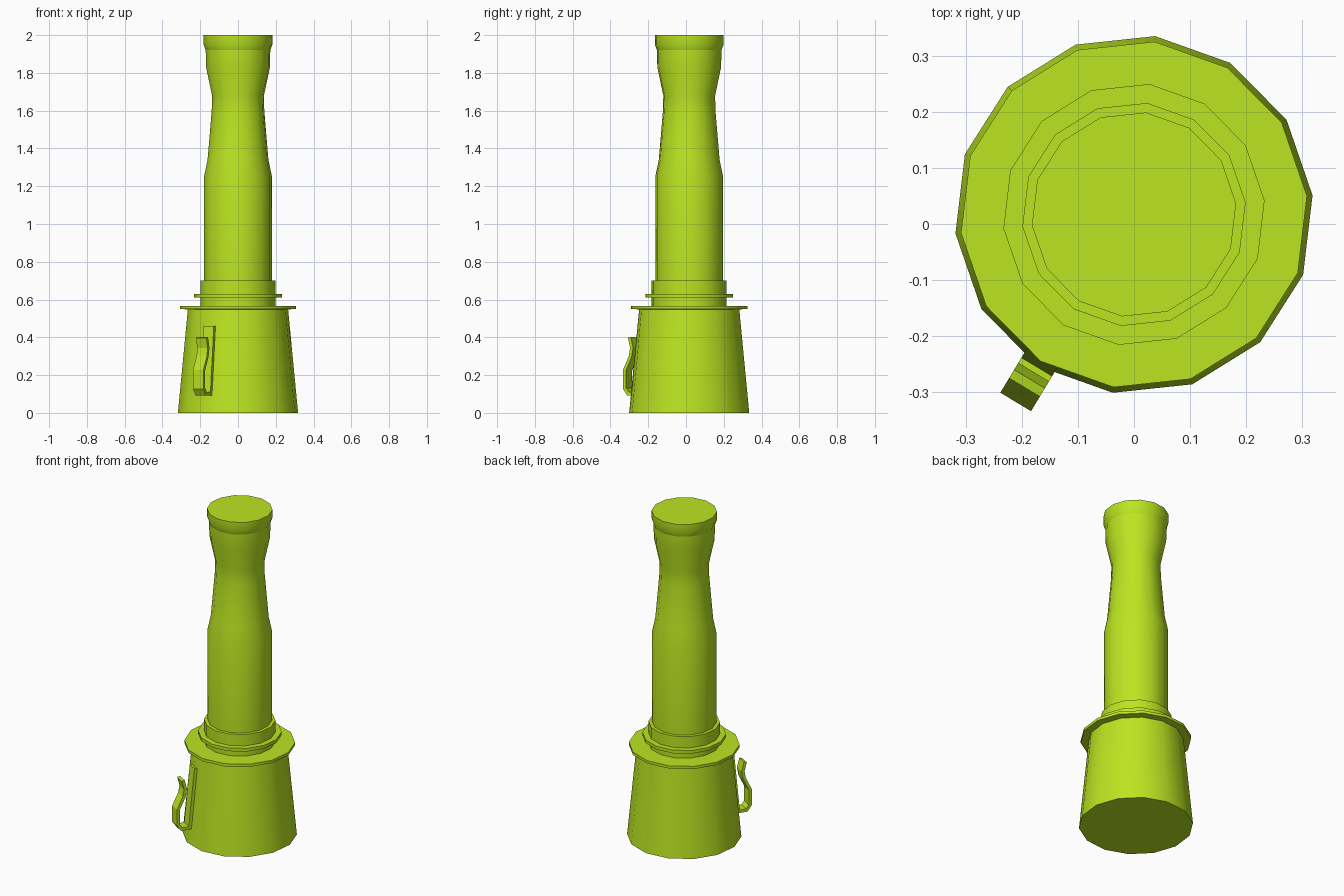
import bpy, bmesh
from math import sin, cos, radians, tau

if "Cube" in bpy.data.objects:
    bpy.data.objects.remove(bpy.data.objects["Cube"])

SIDES, PHASE, CY = 14, radians(6.1), 0.017

mat = bpy.data.materials.new("lime_green")
mat.diffuse_color = (0.50, 0.78, 0.015, 1)
mat.use_nodes = True
mat.node_tree.nodes["Principled BSDF"].inputs["Base Color"].default_value = mat.diffuse_color


def finish(name, bm):
    bmesh.ops.recalc_face_normals(bm, faces=bm.faces[:])
    me = bpy.data.meshes.new(name)
    bm.to_mesh(me)
    bm.free()
    me.materials.append(mat)
    ob = bpy.data.objects.new(name, me)
    bpy.context.collection.objects.link(ob)
    return ob


def lathe(name, profile):
    """Closed 14-sided turned part from (radius, z) points."""
    bm = bmesh.new()
    rings = []
    for r, z in profile:
        rings.append([bm.verts.new((r * cos(PHASE + tau * i / SIDES),
                                    CY + r * sin(PHASE + tau * i / SIDES), z))
                      for i in range(SIDES)])
    for a, b in zip(rings, rings[1:]):
        for i in range(SIDES):
            j = (i + 1) % SIDES
            bm.faces.new((a[i], a[j], b[j], b[i]))
    bm.faces.new(rings[0][::-1])
    bm.faces.new(rings[-1])
    ob = finish(name, bm)
    bpy.ops.object.select_all(action='DESELECT')
    bpy.context.view_layer.objects.active = ob
    ob.select_set(True)
    bpy.ops.object.shade_smooth_by_angle(angle=radians(30))
    return ob


# Tapered can with its rim flange
lathe("head_can", [(0.32, 0), (0.267, 0.548), (0.31, 0.55), (0.31, 0.567)])

# Stepped collar between can and handle
lathe("collar", [(0.2, 0.567), (0.2, 0.61), (0.234, 0.61), (0.234, 0.63),
                 (0.2, 0.63), (0.2, 0.70)])

# Turned wooden handle with waist, and end cap
lathe("handle", [(0.18, 0.70), (0.18, 1.255), (0.162, 1.34), (0.14, 1.60),
                 (0.138, 1.68), (0.170, 1.83), (0.172, 1.92)])
lathe("end_cap", [(0.172, 1.92), (0.183, 1.95), (0.183, 2.0)])

# Belt clip: bent strip (distance from axis, z), thickened
ANGLE, HALF = radians(238.9), 0.032
path = [(0.279, 0.46), (0.314, 0.102), (0.365, 0.102), (0.386, 0.13),
        (0.386, 0.225), (0.350, 0.30), (0.342, 0.345), (0.356, 0.40)]
bm = bmesh.new()
rows = []
for d, z in path:
    row = []
    for s in (-HALF - 0.008, HALF - 0.008):
        row.append(bm.verts.new((d * cos(ANGLE) - s * sin(ANGLE) * -1 * -1,
                                 CY + d * sin(ANGLE) + s * cos(ANGLE), z)))
    rows.append(row)
for a, b in zip(rows, rows[1:]):
    bm.faces.new((a[0], a[1], b[1], b[0]))
clip = finish("belt_clip", bm)
sol = clip.modifiers.new("thickness", 'SOLIDIFY')
sol.thickness = 0.018
sol.offset = 0
sol.use_even_offset = True
